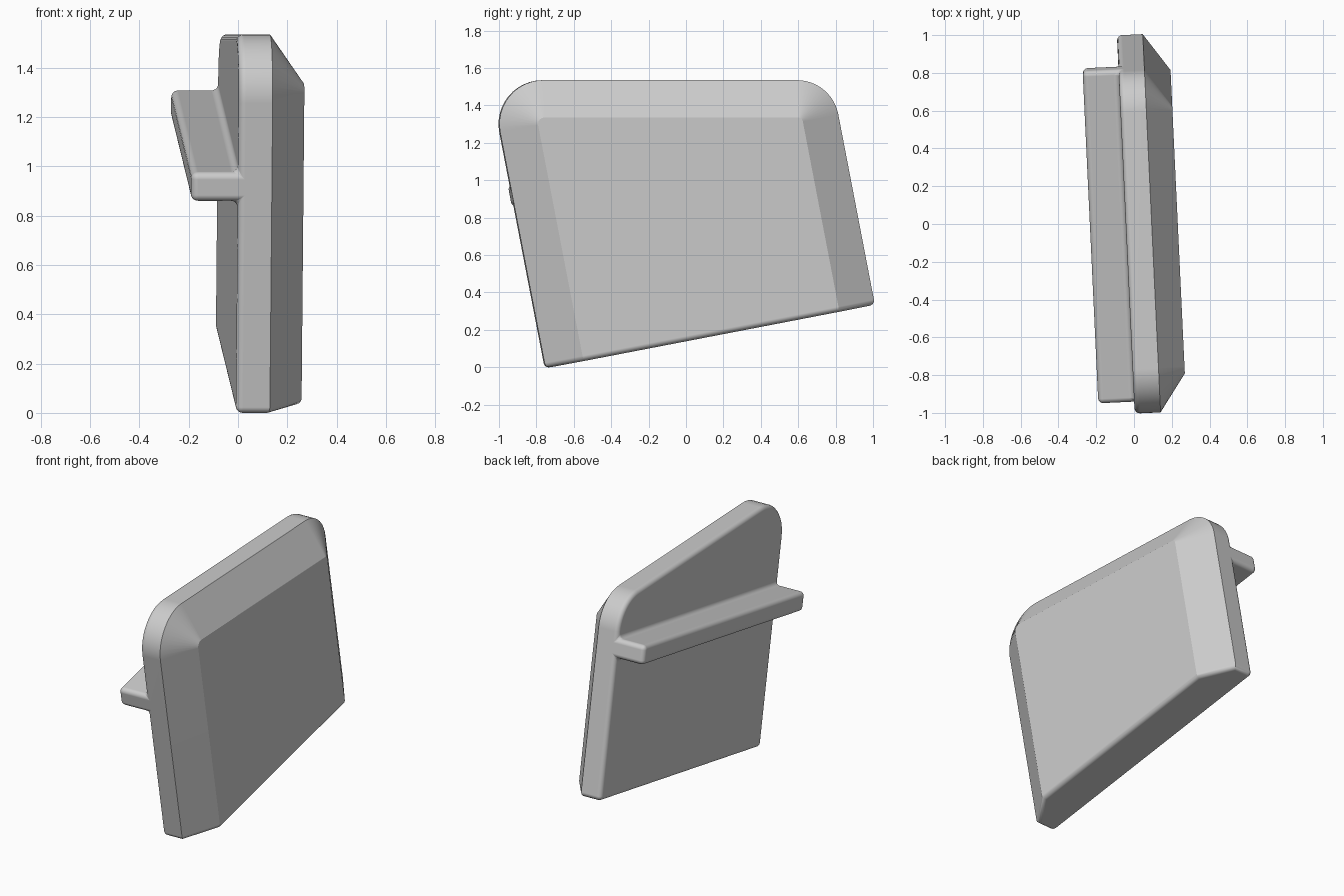
import bpy, bmesh, math
from mathutils import Vector

if "Cube" in bpy.data.objects:
    bpy.data.objects.remove(bpy.data.objects["Cube"])

# Main dimensions
TILT = math.radians(10.9)     # slope of the bottom edge and the ledge
TURN = math.radians(2.7)      # yaw of the whole panel
TOP, RIM, DEPTH, INSET = 1.535, 0.137, 0.275, 0.2
LEDGE_LOW, LEDGE_HIGH, LEDGE_OUT = 0.876, 0.996, 0.19
BEVEL, STEPS = 0.028, 12

along = Vector((0, math.cos(TILT), math.sin(TILT)))
up = Vector((0, -math.sin(TILT), math.cos(TILT)))
low_front = Vector((0, -0.758, -0.005))
low_back = low_front + along * 1.795


def corner_arc(corner, side, radius, inset, start, end):
    """Rounded top corner, optionally shrunk towards its centre."""
    p = corner + along * radius * side
    centre = p + up * ((TOP - radius - p.z) / up.z)
    r = radius - inset
    angles = [start + (end - start) * i / STEPS for i in range(STEPS + 1)]
    return [centre + Vector((0, math.cos(a), math.sin(a))) * r for a in angles]


def outline(x, inset=0):
    """Front-low, back-low, then the two rounded top corners."""
    quarter = math.pi / 2
    pts = [low_front + along * inset, low_back - along * inset]
    pts += corner_arc(low_back, -1, 0.225, inset, TILT, quarter)
    pts += corner_arc(low_front, 1, 0.235, inset, quarter, math.pi + TILT)
    return [bm.verts.new((x, p.y, p.z)) for p in pts]


def ledge_end(corner):
    """Four corners of one end of the ledge."""
    profile = [(0, LEDGE_LOW), (-LEDGE_OUT, LEDGE_LOW),
               (-LEDGE_OUT, LEDGE_HIGH), (0, LEDGE_HIGH)]
    return [bm.verts.new(corner + up * v + Vector((x, 0, 0))) for x, v in profile]


bm = bmesh.new()
inner, rim, face = outline(0), outline(RIM), outline(DEPTH, INSET)
a, b = ledge_end(low_front), ledge_end(low_back)
n = len(rim)

# Large flat face and the flat bottom
bm.faces.new(face)
bm.faces.new([inner[0], rim[0], face[0], face[1], rim[1], inner[1]])
# Sloping border, on all sides but the bottom
for i in range(1, n):
    j = (i + 1) % n
    bm.faces.new([rim[i], rim[j], face[j], face[i]])
# Rim across the top
for i in range(2, n - 1):
    bm.faces.new([inner[i], inner[i + 1], rim[i + 1], rim[i]])
# Two ends, flush with the ledge
bm.faces.new([rim[1], inner[1], *b, inner[2], rim[2]])
bm.faces.new([rim[0], inner[0], *a, inner[-1], rim[-1]])
# Inner side below and above the ledge, and the ledge itself
bm.faces.new([inner[0], inner[1], b[0], a[0]])
bm.faces.new([a[3], b[3], *inner[2:]])
for i in range(3):
    bm.faces.new([a[i], a[i + 1], b[i + 1], b[i]])
bmesh.ops.recalc_face_normals(bm, faces=bm.faces)

# Round the inner edges, ledge edges and bottom edges
soft = [e for e in bm.edges if all(v.co.x < 0.001 for v in e.verts)]
for pair in ((inner[0], rim[0]), (inner[1], rim[1]), (rim[0], face[0]),
             (rim[1], face[1]), (face[0], face[1])):
    soft.append(bm.edges.get(pair))
bmesh.ops.bevel(bm, geom=soft, offset=BEVEL, offset_type='OFFSET', segments=5,
                profile=0.5, affect='EDGES', clamp_overlap=False)
bmesh.ops.recalc_face_normals(bm, faces=bm.faces)

mesh = bpy.data.meshes.new("panel_with_ledge")
bm.to_mesh(mesh)
bm.free()
panel = bpy.data.objects.new("panel_with_ledge", mesh)
bpy.context.collection.objects.link(panel)
panel.rotation_euler.z = TURN
panel.location.x = -0.0435

# Grey material
grey = bpy.data.materials.new("plain_grey")
grey.use_nodes = True
colour = (0.6, 0.6, 0.6, 1)
grey.diffuse_color = colour
grey.node_tree.nodes["Principled BSDF"].inputs["Base Color"].default_value = colour
mesh.materials.append(grey)

# Smooth rounded edges, crisp border edges
bpy.ops.object.select_all(action='DESELECT')
panel.select_set(True)
bpy.context.view_layer.objects.active = panel
bpy.ops.object.shade_smooth_by_angle(angle=math.radians(30))
weighted = panel.modifiers.new("even_shading", 'WEIGHTED_NORMAL')
weighted.keep_sharp = True
